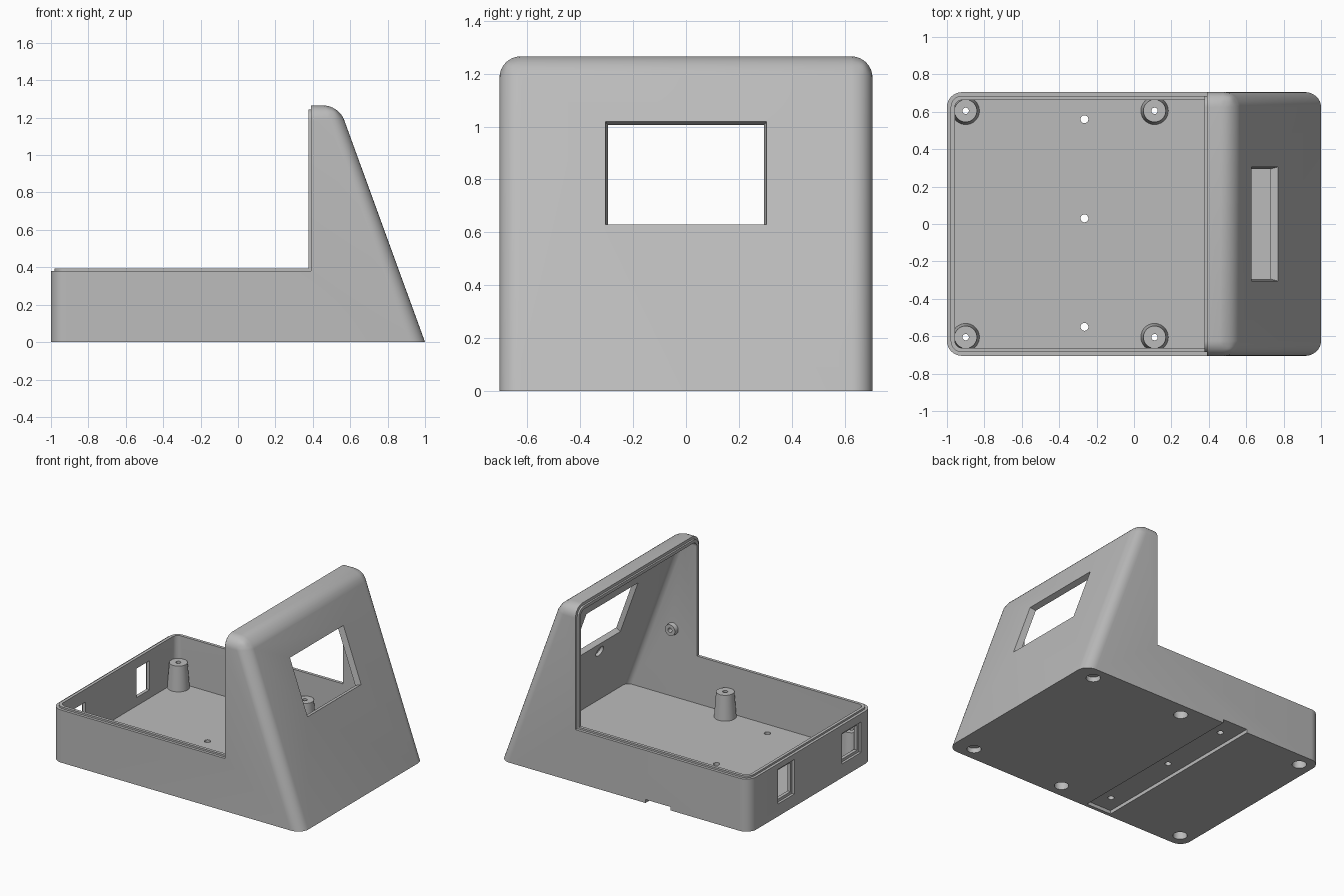
import bpy, bmesh, math
from mathutils import Matrix, Vector

if "Cube" in bpy.data.objects:
    bpy.data.objects.remove(bpy.data.objects["Cube"], do_unlink=True)

grey = bpy.data.materials.new("plain grey plastic")
grey.use_nodes = True
grey.diffuse_color = (0.5, 0.5, 0.5, 1)
grey.node_tree.nodes["Principled BSDF"].inputs["Base Color"].default_value = (0.5, 0.5, 0.5, 1)

HALF_W, TOP, RIM, BACK = 0.705, 1.265, 0.38, 0.39
LEAN = 0.364
TILT = math.atan(LEAN)
WALL, FLOOR = 0.042, 0.05


def finish(bm, name):
    bmesh.ops.recalc_face_normals(bm, faces=bm.faces)
    mesh = bpy.data.meshes.new(name)
    bm.to_mesh(mesh)
    bm.free()
    obj = bpy.data.objects.new(name, mesh)
    mesh.materials.append(grey)
    bpy.context.collection.objects.link(obj)
    return obj


def l_solid(name, inset, lift, base, radius):
    """L-shaped wedge solid, inset from the outside and lifted past the open rim."""
    def slope(z):
        return 1 - LEAN * z - inset / math.cos(TILT)
    top, left, w = TOP - inset, -1 + inset, HALF_W - inset
    pts = [(left, base), (slope(base), base), (slope(top), top),
           (BACK - lift, top), (BACK - lift, RIM + lift), (left, RIM + lift)]
    bm = bmesh.new()
    a = [bm.verts.new((x, -w, z)) for x, z in pts]
    b = [bm.verts.new((x, w, z)) for x, z in pts]
    bm.faces.new(a)
    bm.faces.new(b)
    n = len(pts)
    for i in range(n):
        j = (i + 1) % n
        bm.faces.new((a[i], a[j], b[j], b[i]))
    # round the screen slope, the top and the far upright corners
    pairs = [(a[1], a[2]), (b[1], b[2]), (a[2], a[3]), (b[2], b[3]),
             (a[5], a[0]), (b[5], b[0]), (a[2], b[2])]
    bmesh.ops.bevel(bm, geom=[bm.edges.get(p) for p in pairs], offset=radius,
                    offset_type='OFFSET', segments=8, profile=0.5, affect='EDGES')
    return finish(bm, name)


def cylinder(name, place, r1, r2, depth, turn=Matrix()):
    """Round part starting at place and running along the turned z axis."""
    bm = bmesh.new()
    bmesh.ops.create_cone(bm, cap_ends=True, segments=40, radius1=r1, radius2=r2, depth=depth,
                          matrix=Matrix.Translation(place) @ turn @ Matrix.Translation((0, 0, depth / 2)))
    return finish(bm, name)


def box(name, low, high, matrix=Matrix()):
    bm = bmesh.new()
    bmesh.ops.create_cube(bm, size=1)
    low, high = Vector(low), Vector(high)
    for v in bm.verts:
        v.co = matrix @ Vector([low[i] + (v.co[i] + 0.5) * (high[i] - low[i]) for i in range(3)])
    return finish(bm, name)


def combine(target, tool, operation):
    tool.hide_render = True
    mod = target.modifiers.new(operation.lower(), 'BOOLEAN')
    mod.operation, mod.solver, mod.object = operation, 'EXACT', tool
    bpy.context.view_layer.objects.active = target
    bpy.ops.object.modifier_apply(modifier=mod.name)
    bpy.data.objects.remove(tool, do_unlink=True)


def add(tool):
    combine(housing, tool, 'UNION')


def cut(tool):
    combine(housing, tool, 'DIFFERENCE')


# Open shell with a raised inner lip
housing = l_solid("housing", 0, 0, 0, 0.08)
add(l_solid("rim_lip", 0.02, 0.013, 0.02, 0.06))
cut(l_solid("cavity", WALL, 0.12, FLOOR, 0.04))

# Tapered standoffs with screw holes from below
for x in (-0.9, 0.11):
    for y in (-0.605, 0.605):
        add(cylinder("standoff", (x, y, 0.03), 0.075, 0.06, 0.2))
        cut(cylinder("screw_hole", (x, y, -0.1), 0.017, 0.017, 0.5))
        cut(cylinder("screw_recess", (x, y, -0.1), 0.047, 0.047, 0.22))

# Shallow recesses under the screen end
for y in (-0.605, 0.605):
    cut(cylinder("foot_recess", (0.855, y, -0.1), 0.047, 0.047, 0.135))

# Channel under the floor, open at the rear, with three holes
box_channel = box("channel", (-0.37, -0.68, -0.1), (-0.17, 0.8, 0.025))
cut(box_channel)
for y in (-0.55, 0.03, 0.56):
    cut(cylinder("floor_hole", (-0.265, y, -0.1), 0.021, 0.021, 0.3))

# Sloped screen opening, flared outward
frame = Matrix.Translation((1 - LEAN * 0.825, 0, 0.825)) @ Matrix.Rotation(-TILT, 4, 'Y')
screen = box("screen_cutter", (-0.1, -0.28, -0.207), (0.1, 0.28, 0.207))
for v in screen.data.vertices:
    v.co.y *= 1.09 + v.co.x * 0.9
    v.co = frame @ v.co
cut(screen)

# Two framed ports in the low end wall
for y0, y1, z0, z1 in ((0.19, 0.38, 0.09, 0.34), (-0.57, -0.35, 0.1, 0.32)):
    cut(box("port_recess", (-1.1, y0, z0), (-0.982, y1, z1)))
    cut(box("port", (-1.1, y0 + 0.02, z0 + 0.02), (-0.95, y1 - 0.02, z1 - 0.02)))

# Small bosses inside the side walls
for side in (-1, 1):
    turn = Matrix.Rotation(side * math.pi / 2, 4, 'X')
    add(cylinder("wall_boss", (0.57, side * 0.68, 0.54), 0.045, 0.04, 0.05, turn))
    cut(cylinder("boss_hole", (0.57, side * 0.675, 0.54), 0.016, 0.016, 0.1, turn))

# Round blind pocket inside the slope, below the screen
inner_x = 1 - LEAN * 0.53 - WALL / math.cos(TILT)
cut(cylinder("blind_pocket", (inner_x - 0.03, -0.1, 0.53), 0.04, 0.04, 0.05,
             Matrix.Rotation(math.pi / 2 - TILT, 4, 'Y')))

# Smooth rounded corners, crisp edges
bpy.ops.object.select_all(action='DESELECT')
housing.select_set(True)
bpy.context.view_layer.objects.active = housing
bpy.ops.object.shade_smooth_by_angle(angle=math.radians(30))
